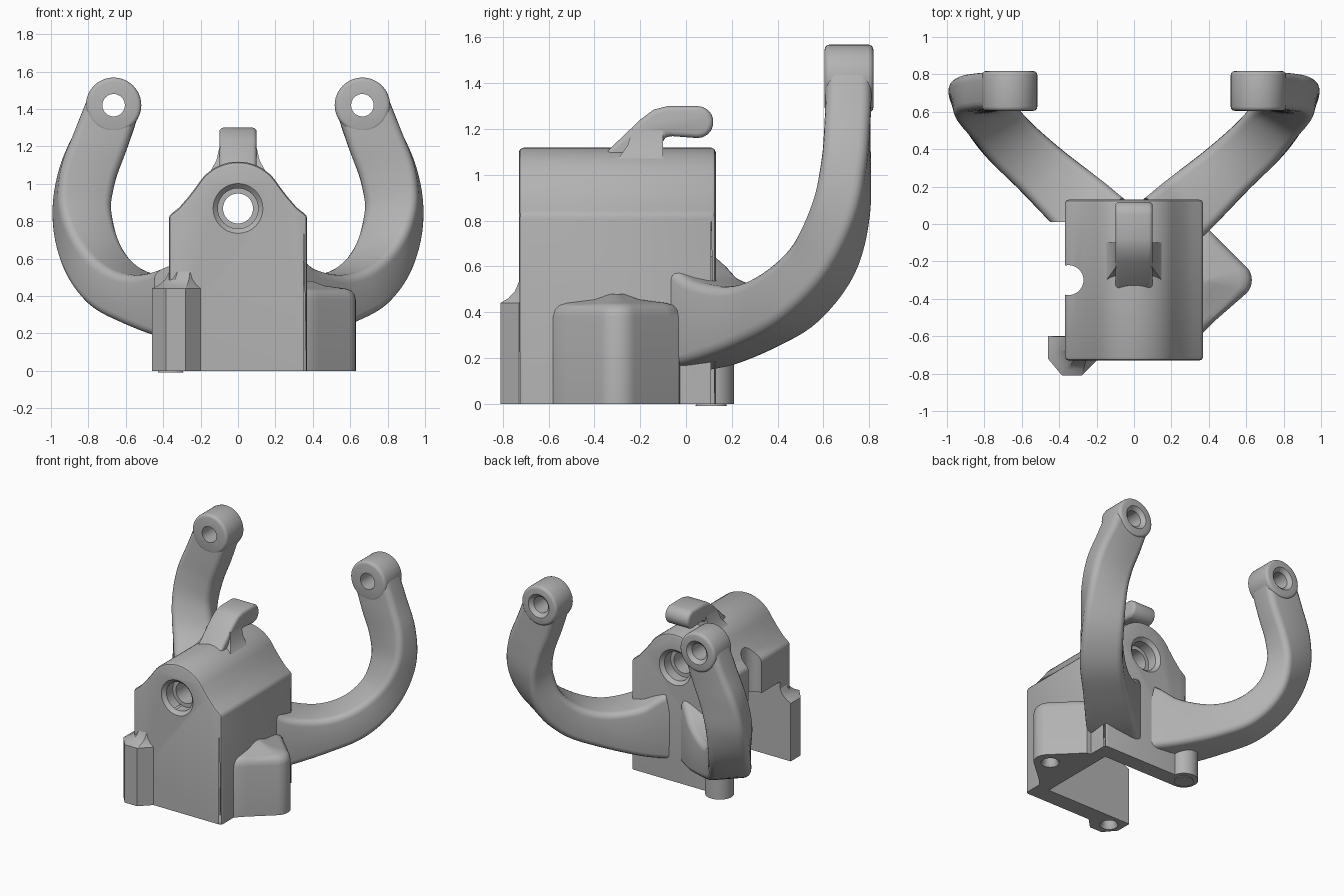
import bpy, bmesh, math
from mathutils import Vector

cube = bpy.data.objects.get("Cube")
if cube:
    bpy.data.objects.remove(cube)

grey = bpy.data.materials.new("cast_grey")
grey.use_nodes = True
grey.diffuse_color = (0.45, 0.45, 0.45, 1)
grey.node_tree.nodes["Principled BSDF"].inputs["Base Color"].default_value = (0.45, 0.45, 0.45, 1)


def finish(name, bm):
    bmesh.ops.recalc_face_normals(bm, faces=bm.faces)
    mesh = bpy.data.meshes.new(name)
    bm.to_mesh(mesh)
    bm.free()
    mesh.materials.append(grey)
    obj = bpy.data.objects.new(name, mesh)
    bpy.context.collection.objects.link(obj)
    return obj


def skin(name, rings):
    """Closed skin over a list of rings of equal length."""
    bm = bmesh.new()
    loops = [[bm.verts.new(p) for p in ring] for ring in rings]
    n = len(loops[0])
    for a, b in zip(loops, loops[1:]):
        for i in range(n):
            bm.faces.new((a[i], a[(i + 1) % n], b[(i + 1) % n], b[i]))
    bm.faces.new(loops[0])
    bm.faces.new(loops[-1])
    return finish(name, bm)


def tower(name, outline, pivot, levels):
    """Plan outline stacked over (height, scale) levels about a pivot."""
    px, py = pivot
    return skin(name, [[(px + (x - px) * s, py + (y - py) * s, z) for x, y in outline]
                       for z, s in levels])


def box(name, lo, hi):
    plan = [(lo[0], lo[1]), (hi[0], lo[1]), (hi[0], hi[1]), (lo[0], hi[1])]
    return tower(name, plan, (0, 0), [(lo[2], 1), (hi[2], 1)])


def rod(name, start, end, r1, r2=None):
    start, end = Vector(start), Vector(end)
    axis = end - start
    bm = bmesh.new()
    bmesh.ops.create_cone(bm, cap_ends=True, segments=48, radius1=r1,
                          radius2=r1 if r2 is None else r2, depth=axis.length)
    turn = axis.to_track_quat('Z', 'Y').to_matrix().to_4x4()
    bm.transform(turn)
    bmesh.ops.translate(bm, verts=bm.verts, vec=(start + end) / 2)
    return finish(name, bm)


def apply(obj, mod):
    bpy.context.view_layer.objects.active = obj
    bpy.ops.object.modifier_apply(modifier=mod.name)


def bevel(obj, width, segments=3):
    mod = obj.modifiers.new("bevel", 'BEVEL')
    mod.width, mod.segments = width, segments
    mod.limit_method, mod.angle_limit = 'ANGLE', math.radians(40)
    mod.use_clamp_overlap = False
    apply(obj, mod)


def cut(obj, cutters):
    for cutter in cutters:
        mod = obj.modifiers.new("cut", 'BOOLEAN')
        mod.operation, mod.solver, mod.object = 'DIFFERENCE', 'EXACT', cutter
        apply(obj, mod)


# Housing: flat sides flowing into a round bore cover
BORE = 0.868
side = [(0.37, -0.06), (0.37, 0.83), (0.315, 0.872), (0.265, 0.93)]
arc = [(0.25 * math.cos(math.radians(a)), BORE + 0.25 * math.sin(math.radians(a)))
       for a in range(30, 151, 6)]
profile = side + arc + [(-x, z) for x, z in reversed(side)]
housing = skin("housing", [[(x, y, z) for x, z in profile] for y in (-0.73, 0.13)])
bevel(housing, 0.02, 2)

# Side lug with a rounded nose
nose = [(0.53 + 0.1 * math.cos(math.radians(a)), -0.3 + 0.1 * math.sin(math.radians(a)))
        for a in range(-50, 51, 10)]
lug_plan = [(0.3, -0.6), (0.37, -0.58), (0.43, -0.52)] + nose + [(0.45, -0.08), (0.4, -0.03), (0.3, -0.02)]
side_lug = tower("side_lug", lug_plan, (0.37, -0.3),
                 [(-0.02, 1), (0.38, 1), (0.41, 0.97), (0.43, 0.9), (0.44, 0.78), (0.455, 0.35), (0.48, 0.1)])

# Front lug fading into the front wall
lug_plan = [(-0.2, -0.6), (-0.2, -0.73), (-0.28, -0.81), (-0.385, -0.81), (-0.46, -0.72), (-0.46, -0.6)]
front_lug = tower("front_lug", lug_plan, (-0.22, -0.602),
                  [(-0.02, 1), (0.44, 1), (0.46, 0.84), (0.49, 0.7), (0.54, 0.6)])

# Rear foot under the arm root
rear_foot = rod("rear_foot", (-0.36, 0.11, -0.02), (-0.36, 0.11, 0.3), 0.1)

# Hook on top with its flared base
hook_side = [(-0.42, 1.03), (-0.2, 1.24), (-0.14, 1.285), (-0.08, 1.3)]
hook_side += [(0.05 + 0.07 * math.sin(math.radians(a)), 1.23 + 0.07 * math.cos(math.radians(a)))
              for a in range(0, 181, 20)]
hook_side += [(-0.08, 1.17), (-0.1, 1.155), (-0.105, 1.13), (-0.1, 1.05)]
hook = skin("hook", [[(x, y, z) for y, z in hook_side] for x in (-0.1, 0.1)])
bevel(hook, 0.022)
hook_base = tower("hook_base", [(-0.17, -0.33), (0.17, -0.33), (0.17, -0.1), (-0.17, -0.1)],
                  (0, -0.1), [(1.04, 1), (1.08, 0.82), (1.13, 0.67), (1.2, 0.58)])

# Arms: rounded box section swept along a rising curve
# each station: x, y, z, width, thickness, yaw of the section
stations = [Vector(s) for s in (
    (0.15, -0.02, 0.39, 0.36, 0.52, 49),
    (0.3, 0.11, 0.36, 0.35, 0.38, 49),
    (0.5, 0.29, 0.38, 0.31, 0.27, 48),
    (0.67, 0.45, 0.46, 0.3, 0.24, 44),
    (0.785, 0.595, 0.62, 0.29, 0.22, 33),
    (0.835, 0.675, 0.84, 0.29, 0.21, 16),
    (0.808, 0.7, 1.04, 0.3, 0.2, 5),
    (0.735, 0.706, 1.23, 0.295, 0.2, 0),
    (0.665, 0.71, 1.42, 0.285, 0.2, 0))]


def spline(points, steps=6):
    ext = [2 * points[0] - points[1]] + points + [2 * points[-1] - points[-2]]
    out = []
    for a, b, c, d in zip(ext, ext[1:], ext[2:], ext[3:]):
        for k in range(steps):
            t = k / steps
            out.append(b + (c - a) * (t / 2) + (2 * a - 5 * b + 4 * c - d) * (t * t / 2)
                       + (3 * b - a - 3 * c + d) * (t ** 3 / 2))
    return out + [points[-1]]


def section(width, thick, r=0.045):
    pts = []
    for q, (sx, sy) in enumerate(((1, 1), (-1, 1), (-1, -1), (1, -1))):
        for k in range(5):
            a = math.radians(90 * q + 22.5 * k)
            pts.append((sx * (width / 2 - r) + r * math.cos(a), sy * (thick / 2 - r) + r * math.sin(a)))
    return pts


path = spline(stations)
arm_rings = []
for i, s in enumerate(path):
    before, after = path[max(i - 1, 0)], path[min(i + 1, len(path) - 1)]
    tangent = (Vector(after[:3]) - Vector(before[:3])).normalized()
    yaw = math.radians(s[5])
    normal = tangent.cross(Vector((math.cos(yaw), -math.sin(yaw), 0))).normalized()
    across = normal.cross(tangent)
    arm_rings.append([Vector(s[:3]) + across * u + normal * v for u, v in section(s[3], s[4])])

# Cutters: underside cavity open to one side, side notch, floor, bores
cavity = box("cavity_cutter", (-0.8, -0.6, -0.1), (0.27, 0.01, 0.58))
floor = box("floor_cutter", (-1.5, -1.5, -0.5), (1.5, 1.5, 0))
notch = rod("notch_cutter", (-0.35, -0.3, 0.4), (-0.35, -0.3, 0.95), 0.08)
bores = [rod("bore_cutter", (0, -1, BORE), (0, 0.5, BORE), 0.08)]
for wall, s in ((-0.73, -1), (0.13, 1)):
    bores.append(rod("counterbore_cutter", (0, wall + 0.1 * s, BORE), (0, wall - 0.1 * s, BORE), 0.108))
    bores.append(rod("chamfer_cutter", (0, wall + 0.01 * s, BORE), (0, wall - 0.03 * s, BORE), 0.143, 0.103))
screws = [rod("screw_cutter", (x, y, -0.1), (x, y, 0.22), 0.05)
          for x, y in ((0.51, -0.3), (-0.36, -0.7), (-0.36, 0.11))]
screws += [rod("screw_chamfer_cutter", (x, y, -0.01), (x, y, 0.03), 0.07, 0.045)
           for x, y in ((0.51, -0.3), (-0.36, -0.7), (-0.36, 0.11))]
cutters = [cavity, floor, notch] + bores + screws

parts = [housing, side_lug, front_lug, rear_foot, hook, hook_base]
cut(housing, [floor, cavity, notch] + bores + screws)
for part in (side_lug, front_lug, rear_foot):
    cut(part, [floor, cavity] + screws)

# Mirrored arms, each ending in a drilled eye
for label, s in (("left", 1), ("right", -1)):
    arm = skin(label + "_arm", [[(p.x * s, p.y, p.z) for p in ring] for ring in arm_rings])
    eye = rod(label + "_arm_eye", (0.665 * s, 0.605, 1.42), (0.665 * s, 0.818, 1.42), 0.148)
    bevel(eye, 0.022)
    pin = rod(label + "_pin_cutter", (0.665 * s, 0.4, 1.42), (0.665 * s, 1, 1.42), 0.06)
    rim = rod(label + "_rim_cutter", (0.665 * s, 0.83, 1.42), (0.665 * s, 0.79, 1.42), 0.1, 0.058)
    cut(arm, [cavity, pin, rim])
    cut(eye, [pin, rim])
    cutters += [pin, rim]
    parts += [arm, eye]

for cutter in cutters:
    bpy.data.objects.remove(cutter)

bpy.ops.object.select_all(action='DESELECT')
for part in parts:
    part.select_set(True)
bpy.context.view_layer.objects.active = housing
bpy.ops.object.shade_smooth_by_angle(angle=math.radians(32))
